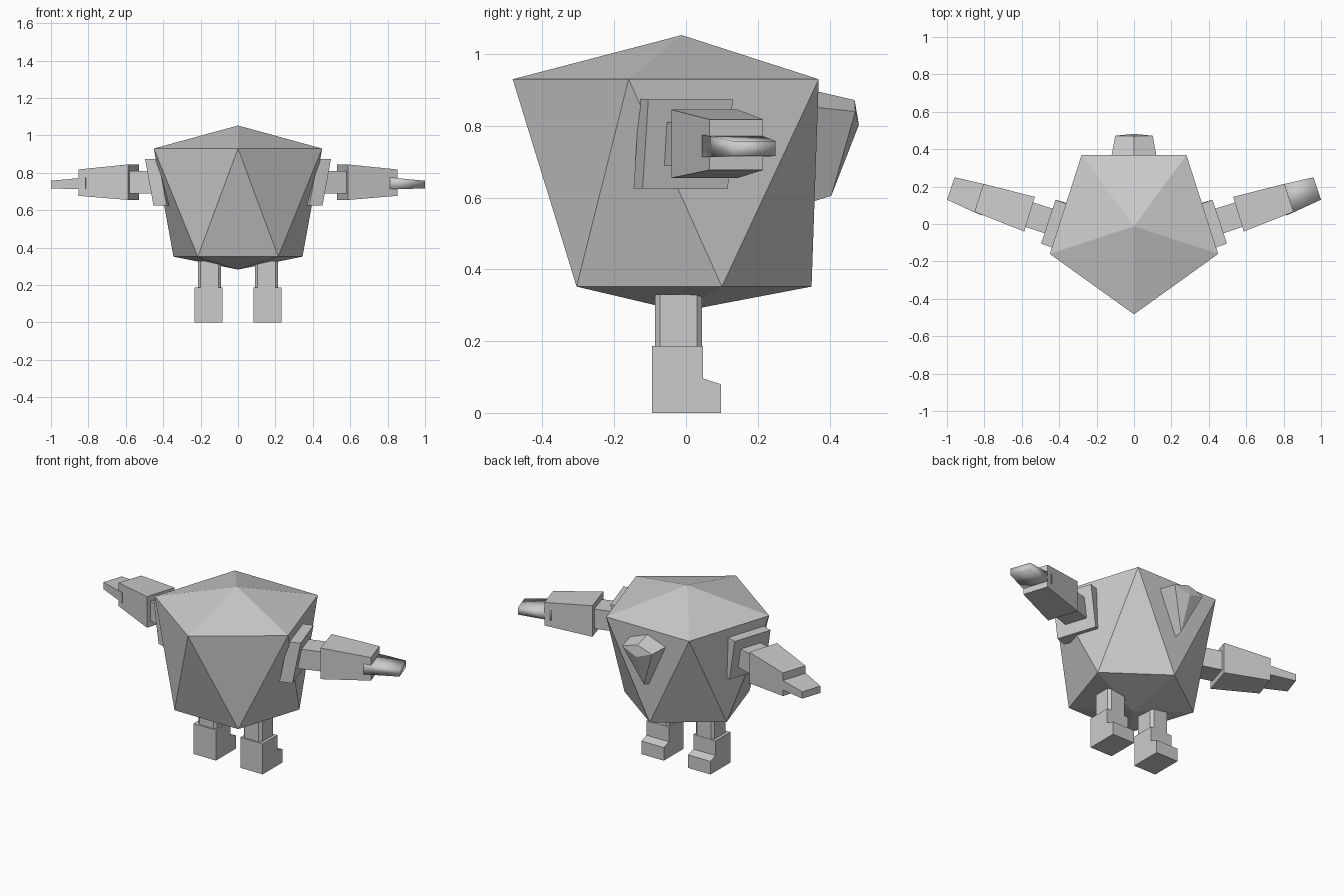
import bpy, bmesh
from mathutils import Vector

if "Cube" in bpy.data.objects:
    bpy.data.objects.remove(bpy.data.objects["Cube"])

grey = bpy.data.materials.new("stone grey")
grey.diffuse_color = (0.6, 0.6, 0.6, 1)
grey.use_nodes = True
grey.node_tree.nodes["Principled BSDF"].inputs["Base Color"].default_value = grey.diffuse_color


def finish(name, bm, smooth=False):
    bmesh.ops.recalc_face_normals(bm, faces=bm.faces)
    for f in bm.faces:
        f.smooth = smooth
    me = bpy.data.meshes.new(name)
    bm.to_mesh(me)
    bm.free()
    me.materials.append(grey)
    ob = bpy.data.objects.new(name, me)
    bpy.context.collection.objects.link(ob)
    return ob


def loft(name, start, end, side=1, smooth=False):
    """Bridge two matching loops and cap both ends; side=-1 mirrors in x."""
    bm = bmesh.new()
    a, b = [[bm.verts.new((x * side, y, z)) for x, y, z in loop] for loop in (start, end)]
    n = len(a)
    for i in range(n):
        j = (i + 1) % n
        bm.faces.new((a[i], a[j], b[j], b[i]))
    bm.faces.new(a)
    bm.faces.new(b)
    return finish(name, bm, smooth)


def section(front, back, low, high):
    """Upright rectangular arm section between two plan points."""
    return [(*front, low), (*back, low), (*back, high), (*front, high)]


# Faceted body: two staggered five-sided rings with shallow peaks
bm = bmesh.new()
upper = [bm.verts.new((x, y, 0.93)) for x, y in
         ((0, -0.483), (0.45, -0.16), (0.28, 0.37), (-0.28, 0.37), (-0.45, -0.16))]
lower = [bm.verts.new((x, y, 0.352)) for x, y in
         ((0.215, -0.305), (0.345, 0.10), (0, 0.35), (-0.345, 0.10), (-0.215, -0.305))]
top = bm.verts.new((0, -0.012, 1.053))
bottom = bm.verts.new((0, -0.012, 0.283))
for i in range(5):
    j = (i + 1) % 5
    bm.faces.new((upper[i], upper[j], top))
    bm.faces.new((upper[i], lower[i], upper[j]))
    bm.faces.new((lower[i], lower[j], upper[j]))
    bm.faces.new((lower[j], lower[i], bottom))
finish("body", bm)

# Kite-shaped spur on the back with a slightly raised outer face
bm = bmesh.new()
root = [bm.verts.new(p) for p in
        ((0, 0.34, 0.902), (0.125, 0.34, 0.854), (0, 0.34, 0.585), (-0.125, 0.34, 0.854))]
tip = [bm.verts.new(p) for p in
       ((0, 0.47, 0.872), (0.1, 0.472, 0.84), (0, 0.405, 0.605), (-0.1, 0.472, 0.84))]
peak = bm.verts.new((0, 0.482, 0.803))
for i in range(4):
    j = (i + 1) % 4
    bm.faces.new((root[i], root[j], tip[j], tip[i]))
    bm.faces.new((tip[i], tip[j], peak))
bm.faces.new(root)
finish("back_spur", bm)

# Boot outline in y, z
boot = [(-0.095, 0), (0.097, 0), (0.097, 0.08), (0.047, 0.096),
        (0.047, 0.186), (-0.095, 0.186)]
shin = [(0.09, -0.073), (0.105, -0.087), (0.2, -0.087), (0.215, -0.073),
        (0.215, 0.03), (0.2, 0.045), (0.105, 0.045), (0.09, 0.03)]

for side, label in ((1, "right"), (-1, "left")):
    # Leg
    loft(label + "_boot", [(0.082, y, z) for y, z in boot],
         [(0.233, y, z) for y, z in boot], side)
    loft(label + "_shin", [(x, y, 0.17) for x, y in shin],
         [(x, y, 0.33) for x, y in shin], side)

    # Shoulder plate lying against the slanted body side
    outer = [Vector(p) for p in ((0.497, -0.105, 0.875), (0.42, 0.13, 0.875),
                                 (0.375, 0.117, 0.625), (0.452, -0.121, 0.625))]
    inner = [p + Vector((-0.07, -0.025, 0)) for p in outer]
    loft(label + "_shoulder_plate", inner, outer, side)

    # Arm
    loft(label + "_upper_arm", section((0.41, -0.072), (0.37, 0.062), 0.69, 0.81),
         section((0.59, -0.012), (0.55, 0.118), 0.69, 0.81), side)
    loft(label + "_forearm", section((0.587, -0.04), (0.53, 0.145), 0.655, 0.845),
         section((0.853, 0.065), (0.805, 0.215), 0.677, 0.818), side)

    # Hand; only the right one is softly shaded
    loft(label + "_hand", section((0.815, 0.045), (0.765, 0.205), 0.713, 0.775),
         section((1.0, 0.13), (0.96, 0.25), 0.716, 0.758), side, smooth=side > 0)
